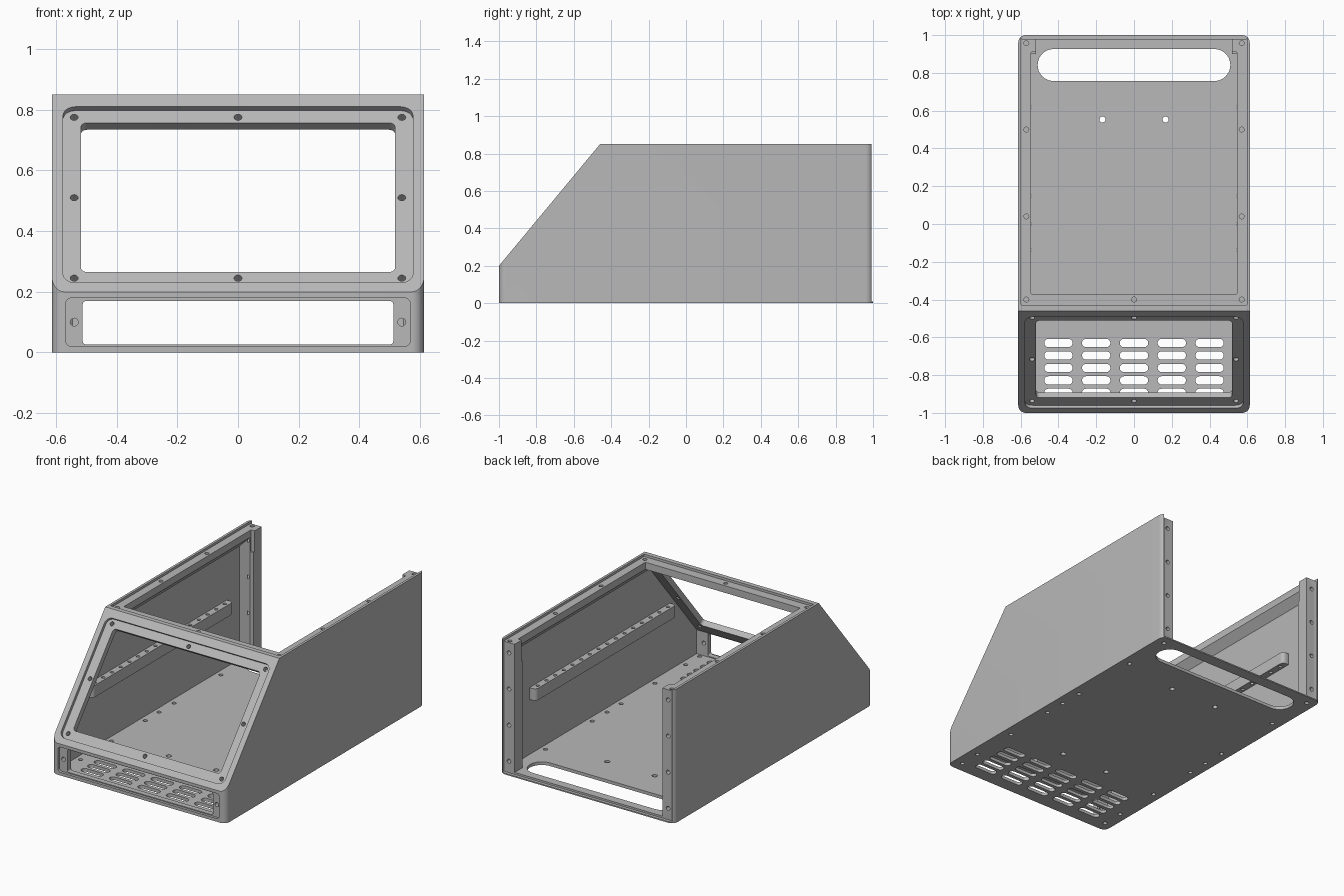
import bpy, bmesh, math
from mathutils import Matrix, Vector

cube = bpy.data.objects.get("Cube")
if cube:
    bpy.data.objects.remove(cube, do_unlink=True)

W, H = 0.613, 0.85               # half width, height
FLOOR, WALL = 0.02, 0.59         # floor top, inner face of side walls
SLOPE_ANGLE = math.atan2(0.65, 0.54)
SIN = math.sin(SLOPE_ANGLE)

grey = bpy.data.materials.new("plain grey")
grey.use_nodes = True
colour = (0.48, 0.48, 0.48, 1)
grey.diffuse_color = colour
grey.node_tree.nodes["Principled BSDF"].inputs["Base Color"].default_value = colour

# Local frames: floor plan, front face, rear face, sloped face
PLAN = Matrix.Identity(4)
FRONT = Matrix.Translation((0, -1, 0)) @ Matrix.Rotation(math.pi / 2, 4, 'X')
REAR = Matrix.Translation((0, 1, 0)) @ Matrix.Rotation(math.pi / 2, 4, 'X')
SLOPE = Matrix.Translation((0, -1, 0.2)) @ Matrix.Rotation(SLOPE_ANGLE, 4, 'X')


def rounded(bm, frame, x0, x1, y0, y1, low, high, r, steps=6):
    """Rounded rectangle in a frame, extruded from low to high."""
    ring = []
    corners = [(x1 - r, y1 - r), (x0 + r, y1 - r), (x0 + r, y0 + r), (x1 - r, y0 + r)]
    for k, (cx, cy) in enumerate(corners):
        for i in range(steps + 1):
            a = math.pi / 2 * (k + i / steps)
            ring.append((cx + r * math.cos(a), cy + r * math.sin(a)))
    bottom = [bm.verts.new(frame @ Vector((x, y, low))) for x, y in ring]
    top = [bm.verts.new(frame @ Vector((x, y, high))) for x, y in ring]
    bmesh.ops.remove_doubles(bm, verts=bottom + top, dist=1e-6)
    bottom = [v for v in bottom if v.is_valid]
    top = [v for v in top if v.is_valid]
    bm.faces.new(bottom[::-1])
    bm.faces.new(top)
    n = len(bottom)
    for i in range(n):
        j = (i + 1) % n
        bm.faces.new((bottom[i], bottom[j], top[j], top[i]))


def hole(bm, frame, x, y, low, high, r=0.013):
    rounded(bm, frame, x - r, x + r, y - r, y + r, low, high, r * 0.999, 4)


def hull(bm, half_profiles):
    """Convex solid around (half width, yz profile) sections."""
    verts = [bm.verts.new((s * w, y, z)) for w, prof in half_profiles
             for y, z in prof for s in (-1, 1)]
    bmesh.ops.convex_hull(bm, input=verts)


def finish(bm, name, cutter=False):
    bmesh.ops.recalc_face_normals(bm, faces=bm.faces)
    mesh = bpy.data.meshes.new(name)
    bm.to_mesh(mesh)
    bm.free()
    obj = bpy.data.objects.new(name, mesh)
    bpy.context.scene.collection.objects.link(obj)
    if cutter:
        obj.hide_render = True
    else:
        mesh.materials.append(grey)
    return obj


def solid(name, build, *args, cutter=True):
    bm = bmesh.new()
    build(bm, *args)
    return finish(bm, name, cutter)


def carve(obj, cutters, operation='DIFFERENCE'):
    """Apply boolean cutters, then discard them."""
    for c in cutters:
        mod = obj.modifiers.new("cut", 'BOOLEAN')
        mod.operation, mod.solver, mod.object = operation, 'EXACT', c
    graph = bpy.context.evaluated_depsgraph_get()
    mesh = bpy.data.meshes.new_from_object(obj.evaluated_get(graph))
    obj.modifiers.clear()
    obj.data = mesh
    mesh.materials.clear()
    mesh.materials.append(grey)
    for c in cutters:
        bpy.data.objects.remove(c, do_unlink=True)


def smooth(obj):
    bpy.ops.object.select_all(action='DESELECT')
    obj.select_set(True)
    bpy.context.view_layer.objects.active = obj
    bpy.ops.object.shade_smooth_by_angle(angle=math.radians(30))


# Outer block: rounded plan trimmed by the sloped side profile
housing = solid("housing", rounded, PLAN, -W, W, -1, 1, 0, H, 0.04, 8, cutter=False)
side = [(-1.2, 0.2 - 0.2 * 0.65 / 0.54), (-0.46, 0.85), (-0.46, 1.2), (-1.2, 1.2)]
carve(housing, [solid("slope_trim", hull, [(1, side)])])

# Cavity leaves chamfered flanges at the top and the rear posts
wide = [(-0.95, FLOOR), (-0.95, 0.172), (-0.478, 0.74), (0.86, 0.74), (0.86, FLOOR)]
narrow = [(-0.95, FLOOR), (-0.95, 0.172), (-0.437, 0.79), (0.9, 0.79), (0.9, FLOOR)]
cavity = solid("cavity", hull, [(WALL, wide), (0.545, narrow)])


def box(name, w, y0, y1, z0, z1, r=0.004):
    return solid(name, rounded, PLAN, -w, w, y0, y1, z0, z1, r, 2)


slope_s = lambda z: (z - 0.2) / SIN
carve(housing, [
    cavity,
    box("top_opening", 0.545, -0.37, 0.91, 0.7, 1),
    box("lid_recess", 0.597, -0.43, 1.2, 0.835, 1),
    box("rear_opening", 0.52, 0.88, 1.2, FLOOR, 1.1),
    box("rear_recess", 0.597, 0.98, 1.2, 0.008, 1.2),
    solid("screen_recess", rounded, SLOPE, -0.577, 0.577,
          slope_s(0.23), slope_s(0.81), -0.02, 0.1, 0.04),
    solid("screen_opening", rounded, SLOPE, -0.518, 0.518,
          slope_s(0.278), slope_s(0.77), -0.1, 0.11, 0.02),
    solid("front_recess", rounded, FRONT, -0.568, 0.568, 0.02, 0.18, -0.016, 0.1, 0.02),
    solid("front_opening", rounded, FRONT, -0.512, 0.512, 0.026, 0.17, -0.07, 0.11, 0.012),
])

# Vents, handle slot and screw holes
bm = bmesh.new()
for col in range(-2, 3):
    for row in range(5):
        x, y = 0.2 * col, -0.63 - 0.066 * row
        rounded(bm, PLAN, x - 0.075, x + 0.075, y - 0.022, y + 0.022, -0.1, 0.1, 0.0215)
rounded(bm, PLAN, -0.51, 0.51, 0.757, 0.926, -0.1, 0.1, 0.084, 10)
for s in (-1, 1):
    for y in (0.94, 0.62, 0.15, 0, -0.14, -0.48, -0.79, -0.93):
        hole(bm, PLAN, s * 0.555, y, -0.1, 0.03)
    for y in (0.553, -0.457):
        hole(bm, PLAN, s * 0.167, y, -0.1, 0.03, 0.016)
    for y in (0.957, 0.5, 0.04, -0.4):
        hole(bm, PLAN, s * 0.57, y, 0.805, 1)
    for z in (0.08, 0.31, 0.54, 0.77):
        hole(bm, REAR, s * 0.56, z, -0.1, 0.11)
    hole(bm, FRONT, s * 0.54, 0.1, -0.08, 0.1)
    for z in (0.258, 0.523, 0.788):
        hole(bm, SLOPE, s * 0.54, slope_s(z), -0.06, 0.1)
for z in (0.258, 0.788):
    hole(bm, SLOPE, 0, slope_s(z), -0.06, 0.1)
hole(bm, PLAN, 0, -0.4, 0.805, 1)
carve(housing, [finish(bm, "holes", True)])
smooth(housing)

# Perforated support rails on both side walls
for s, name in ((1, "left_rail"), (-1, "right_rail")):
    x0, x1 = sorted((s * 0.545, s * 0.608))
    rail = solid(name, rounded, PLAN, x0, x1, -0.68, 0.73, 0.37, 0.445, 0.025, cutter=False)
    bm = bmesh.new()
    for i in range(16):
        hole(bm, PLAN, s * 0.568, -0.63 + 0.0873 * i, 0.3, 0.5, 0.011)
    carve(rail, [finish(bm, "rail_holes", True)])
    smooth(rail)
